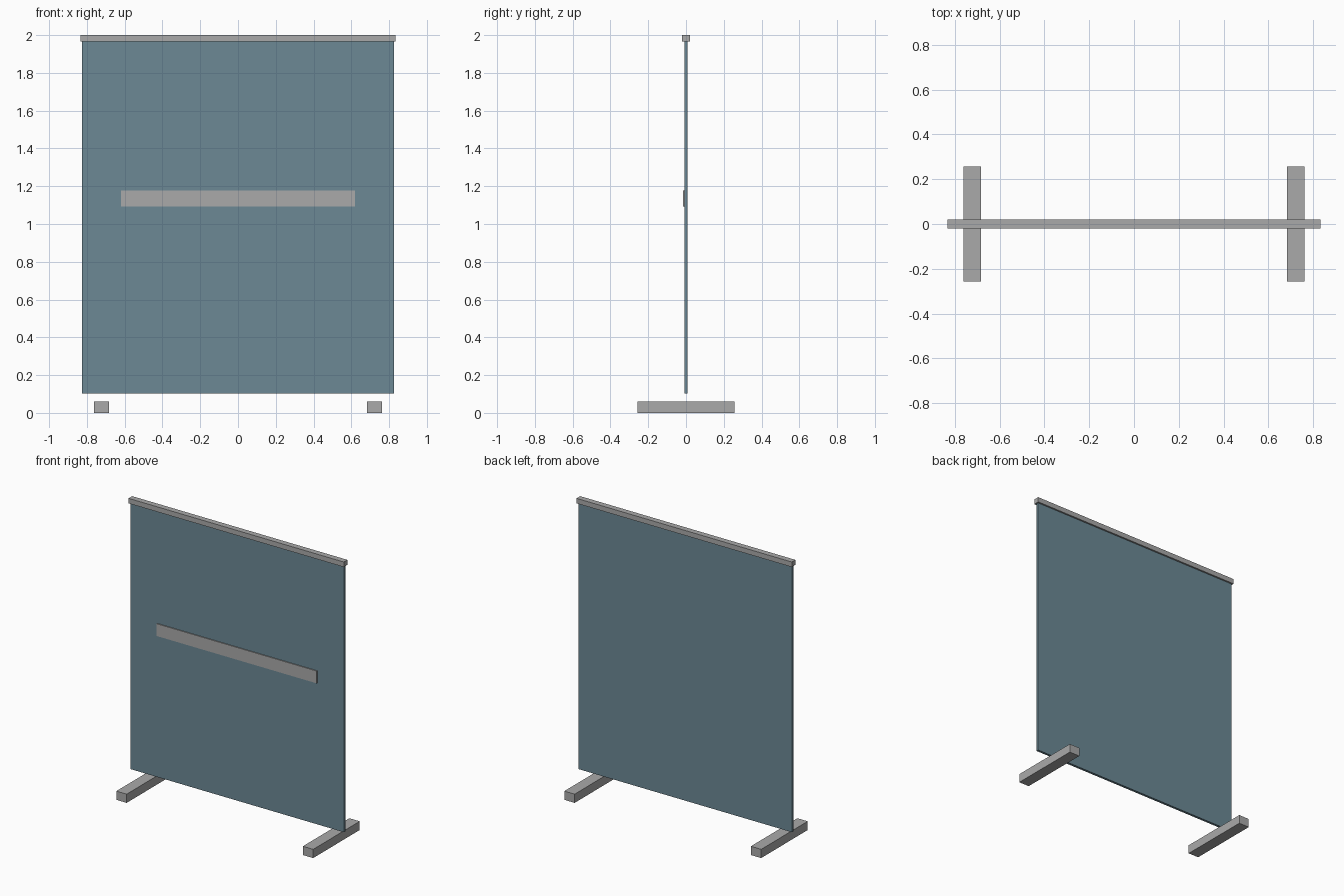
import bpy

cube = bpy.data.objects.get("Cube")
if cube:
    bpy.data.objects.remove(cube, do_unlink=True)


def make_material(name, rgb):
    mat = bpy.data.materials.new(name)
    mat.use_nodes = True
    mat.diffuse_color = (*rgb, 1)
    mat.node_tree.nodes["Principled BSDF"].inputs["Base Color"].default_value = (*rgb, 1)
    return mat


def box(name, mat, size, centre):
    bpy.ops.mesh.primitive_cube_add(size=1, location=centre)
    obj = bpy.context.object
    obj.name = name
    obj.scale = size
    bpy.ops.object.transform_apply(location=False, rotation=False, scale=True)
    obj.data.materials.append(mat)
    return obj


grey = make_material("light grey", (0.40, 0.40, 0.40))
blue = make_material("slate blue", (0.15, 0.25, 0.30))

# Screen sheet hanging from the top rail
box("screen_panel", blue, (1.65, 0.017, 1.87), (0, 0, 1.038))
box("top_rail", grey, (1.666, 0.04, 0.035), (0, 0, 1.9825))

# Thin strip across the front face
box("front_strip", grey, (1.24, 0.007, 0.086), (0, -0.0115, 1.135))

# Pair of floor feet, left is +x
for side, x in (("left", 0.722), ("right", -0.722)):
    box(side + "_foot", grey, (0.08, 0.514, 0.061), (x, 0, 0.0305))
